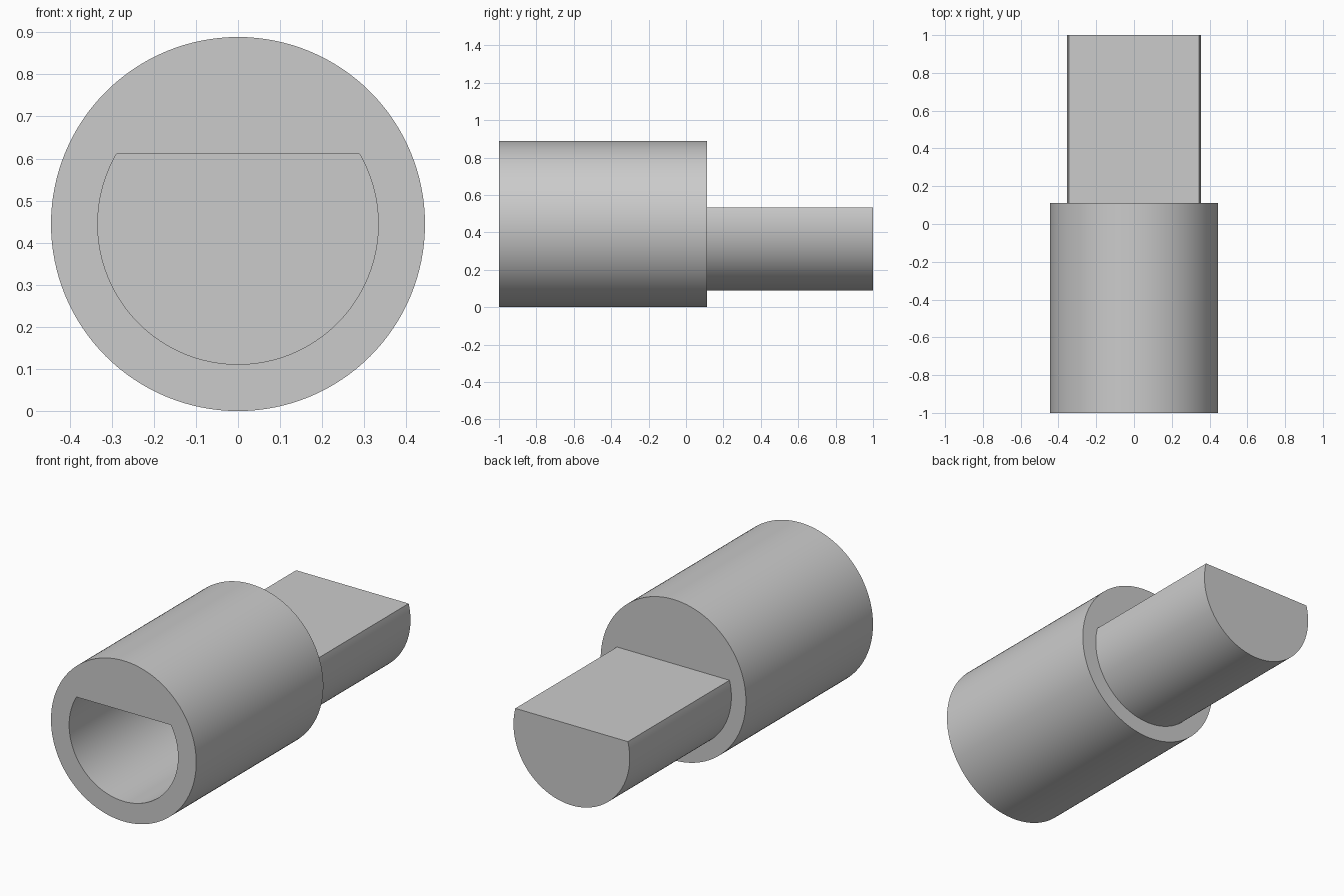
import bpy, bmesh, math

cube = bpy.data.objects.get("Cube")
if cube:
    bpy.data.objects.remove(cube, do_unlink=True)

UNIT = 1 / 9            # model is 18 units long, 8 units across
AXIS_Z = 4 * UNIT
JOINT_Y = UNIT          # where the socket body meets the shaft

grey = bpy.data.materials.new("plain grey")
grey.use_nodes = True
colour = (0.6, 0.6, 0.6, 1)
grey.diffuse_color = colour
grey.node_tree.nodes["Principled BSDF"].inputs["Base Color"].default_value = colour


def round_bar(name, radius, y0, y1, flat=None, segments=128):
    """Bar along y; 'flat' is the height above the axis where its top is cut off."""
    start = math.pi / 2 if flat is None else math.acos(flat / radius)
    sweep = 2 * (math.pi - start) if flat is not None else 2 * math.pi
    count = segments if flat is None else segments + 1
    bm = bmesh.new()
    ring = []
    for i in range(count):
        a = start + sweep * i / segments
        ring.append(bm.verts.new((radius * math.sin(a), y0, AXIS_Z + radius * math.cos(a))))
    face = bm.faces.new(ring)
    result = bmesh.ops.extrude_face_region(bm, geom=[face])
    moved = [v for v in result["geom"] if isinstance(v, bmesh.types.BMVert)]
    bmesh.ops.translate(bm, verts=moved, vec=(0, y1 - y0, 0))
    bmesh.ops.recalc_face_normals(bm, faces=bm.faces)
    mesh = bpy.data.meshes.new(name)
    bm.to_mesh(mesh)
    bm.free()
    mesh.materials.append(grey)
    obj = bpy.data.objects.new(name, mesh)
    bpy.context.collection.objects.link(obj)
    return obj


def activate(obj):
    bpy.ops.object.select_all(action="DESELECT")
    obj.select_set(True)
    bpy.context.view_layer.objects.active = obj


# Socket body with a blind D-shaped hole in its front
body = round_bar("socket_body", 4 * UNIT, -1, JOINT_Y)
cutter = round_bar("hole_cutter", 3 * UNIT, -1 - UNIT, -1 + 8 * UNIT, flat=1.5 * UNIT)
cutter.hide_render = True
cut = body.modifiers.new("hole", "BOOLEAN")
cut.operation = "DIFFERENCE"
cut.solver = "EXACT"
cut.object = cutter
activate(body)
bpy.ops.object.modifier_apply(modifier=cut.name)
bpy.data.objects.remove(cutter, do_unlink=True)

# D-shaped shaft at the back
shaft = round_bar("flat_topped_shaft", 3.2 * UNIT, JOINT_Y, 1, flat=0.8 * UNIT)

for part in (body, shaft):
    activate(part)
    bpy.ops.object.shade_smooth_by_angle(angle=math.radians(30))
